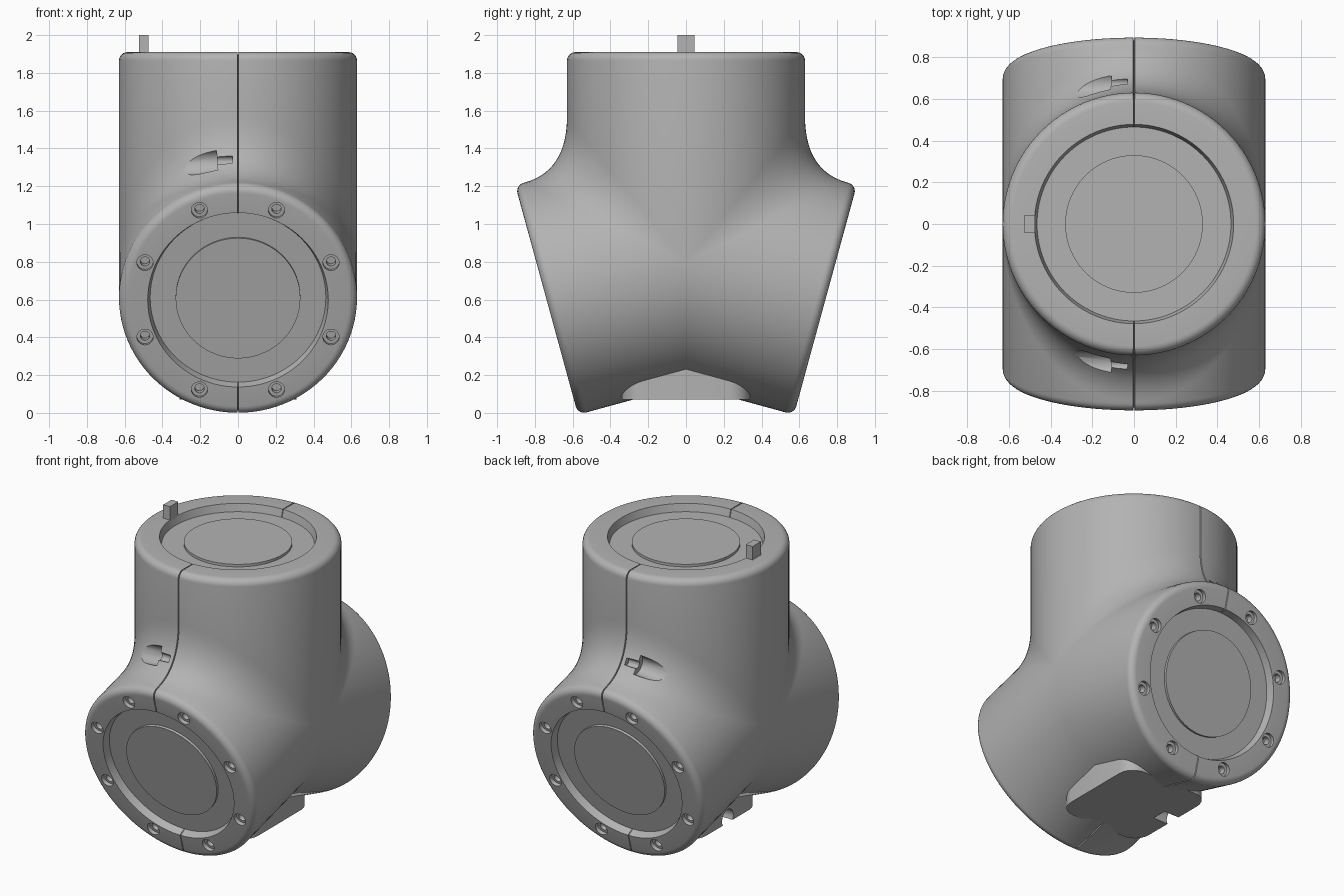
import bpy, bmesh, math
from mathutils import Vector, Matrix

cube = bpy.data.objects.get("Cube")
if cube:
    bpy.data.objects.remove(cube)

R = 0.63                       # tube radius
RIM = 0.045                    # rounding of the rims
TOP_LEN, ARM_LEN = 1.11, 0.765
C = Vector((0, 0, 0.8))        # where the three axes meet
S, K = math.sin(math.radians(15.3)), math.cos(math.radians(15.3))
X = Vector((1, 0, 0))
UP, FRONT, BACK = Vector((0, 0, 1)), Vector((0, -K, -S)), Vector((0, K, -S))

grey = bpy.data.materials.new("grey plastic")
grey.use_nodes = True
grey.diffuse_color = (0.45, 0.45, 0.45, 1)
grey.node_tree.nodes["Principled BSDF"].inputs["Base Color"].default_value = grey.diffuse_color


def make(name, bm):
    bmesh.ops.recalc_face_normals(bm, faces=bm.faces)
    mesh = bpy.data.meshes.new(name)
    bm.to_mesh(mesh)
    bm.free()
    mesh.materials.append(grey)
    ob = bpy.data.objects.new(name, mesh)
    bpy.context.collection.objects.link(ob)
    return ob


def activate(ob):
    bpy.ops.object.select_all(action='DESELECT')
    ob.select_set(True)
    bpy.context.view_layer.objects.active = ob


def cut(ob, cutter):
    activate(ob)
    mod = ob.modifiers.new("cut", 'BOOLEAN')
    mod.operation, mod.solver, mod.object = 'DIFFERENCE', 'EXACT', cutter
    bpy.ops.object.modifier_apply(modifier=mod.name)


def rod(bm, a, b, radius, sides=24):
    axis = b - a
    turn = axis.to_track_quat('Z', 'Y').to_matrix().to_4x4()
    bmesh.ops.create_cone(bm, cap_ends=True, segments=sides, radius1=radius, radius2=radius,
                          depth=axis.length, matrix=Matrix.Translation((a + b) / 2) @ turn)


# Half of a tube end, from the cap centre to the wall: (distance, radius, in seam)
def tube_end(length):
    pts = [(length - 0.033, 0, 0), (length - 0.033, 0.33, 0), (length - 0.05, 0.33, 0),
           (length - 0.05, 0.465, 0), (length, 0.478, 1)]
    for i in range(7):
        a = math.pi / 2 * i / 6
        pts.append((length - RIM + RIM * math.cos(a), R - RIM + RIM * math.sin(a), 1))
    return pts


def end_row(axis, normal, length, angle):
    row = []
    for d, rad, seam in tube_end(length):
        p = axis * d + (normal * math.cos(angle) + X * math.sin(angle)) * rad
        row.append((p, seam))
    return row


def bridge(angle, points):
    return [(p * math.cos(angle) + X * R * math.sin(angle), 1) for p in points]


# Blend between the upright tube and an arm, in the middle plane
corner = Vector((0, -R, (R - R * S) / K))
blend = []
for i in range(15):
    u = i / 14
    start, end = corner + UP * 0.29, corner + FRONT * 0.232
    blend.append(start * (1 - u) ** 2 + corner * 2 * u * (1 - u) + end * u * u)
blend_back = [Vector((0, -p.y, p.z)) for p in blend]

# Angles across each strip, with a fine groove in the middle
N = 24
side = [math.pi / 2 * i / N for i in range(1, N + 1)]
angles = [-a for a in reversed(side)] + [-0.006, 0, 0.006] + side


def add_strip(bm, axis_a, n_a, len_a, axis_b, n_b, len_b, middle):
    rows = []
    for a in angles:
        row = end_row(axis_a, n_a, len_a, a) + bridge(a, middle) + end_row(axis_b, n_b, len_b, a)[::-1]
        rows.append([bm.verts.new(C + p * (0.978 if seam and a == 0 else 1)) for p, seam in row])
    for r, q in zip(rows, rows[1:]):
        for i in range(len(r) - 1):
            bm.faces.new((r[i], r[i + 1], q[i + 1], q[i]))


# Three-way body
bm = bmesh.new()
add_strip(bm, UP, Vector((0, -1, 0)), TOP_LEN, FRONT, Vector((0, -S, K)), ARM_LEN, blend)
add_strip(bm, UP, Vector((0, 1, 0)), TOP_LEN, BACK, Vector((0, S, K)), ARM_LEN, blend_back)
add_strip(bm, FRONT, Vector((0, S, -K)), ARM_LEN, BACK, Vector((0, -S, -K)), ARM_LEN,
          [Vector((0, 0, -R / K))])
bmesh.ops.remove_doubles(bm, verts=bm.verts, dist=0.0002)
bmesh.ops.dissolve_degenerate(bm, edges=bm.edges, dist=0.0001)
body = make("three_way_body", bm)

# Foot pad under the crease
bm = bmesh.new()
bmesh.ops.create_cube(bm, size=1, matrix=Matrix.Translation((0, 0, 0.22)) @ Matrix.Diagonal((0.62, 0.68, 0.3, 1)))
upright = [e for e in bm.edges if abs(e.verts[0].co.z - e.verts[1].co.z) > 0.1]
bmesh.ops.bevel(bm, geom=upright, offset=0.11, segments=6, profile=0.5, affect='EDGES')
pad = make("foot_pad", bm)

# Wide cutters: screw counterbores and screw pockets
wide, deep = bmesh.new(), bmesh.new()
for axis, up in ((FRONT, Vector((0, -S, K))), (BACK, Vector((0, S, K)))):
    for i in range(8):
        a = math.radians(22.5 + 45 * i)
        spot = C + axis * ARM_LEN + (X * math.cos(a) + up * math.sin(a)) * 0.533
        rod(wide, spot - axis * 0.025, spot + axis * 0.05, 0.043)
        rod(deep, spot - axis * 0.07, spot + axis * 0.05, 0.025, 16)
for s in (-1, 1):
    inner = Vector((-0.11, s * 0.675, 1.335))
    rod(wide, inner, inner + Vector((-0.4, -s * 0.02, -0.04)), 0.062)
    rod(deep, inner + X * 0.08, inner - X * 0.03, 0.025, 16)
inner = Vector((-0.2, 0, 0.1))
rod(wide, inner, inner - X * 0.3, 0.06)
rod(deep, inner + X * 0.08, inner - X * 0.03, 0.025, 16)
for name, bm in (("wide_cutter", wide), ("deep_cutter", deep)):
    cutter = make(name, bm)
    cutter.hide_render = True
    for ob in (body, pad):
        cut(ob, cutter)
    bpy.data.objects.remove(cutter)

# Locating tab on the top rim
bm = bmesh.new()
bmesh.ops.create_cube(bm, size=1, matrix=Matrix.Translation((-0.5, 0, 1.93)) @ Matrix.Diagonal((0.05, 0.088, 0.14, 1)))
make("locating_tab", bm)

for ob in (body, pad):
    activate(ob)
    bpy.ops.object.shade_smooth_by_angle(angle=math.radians(32))
